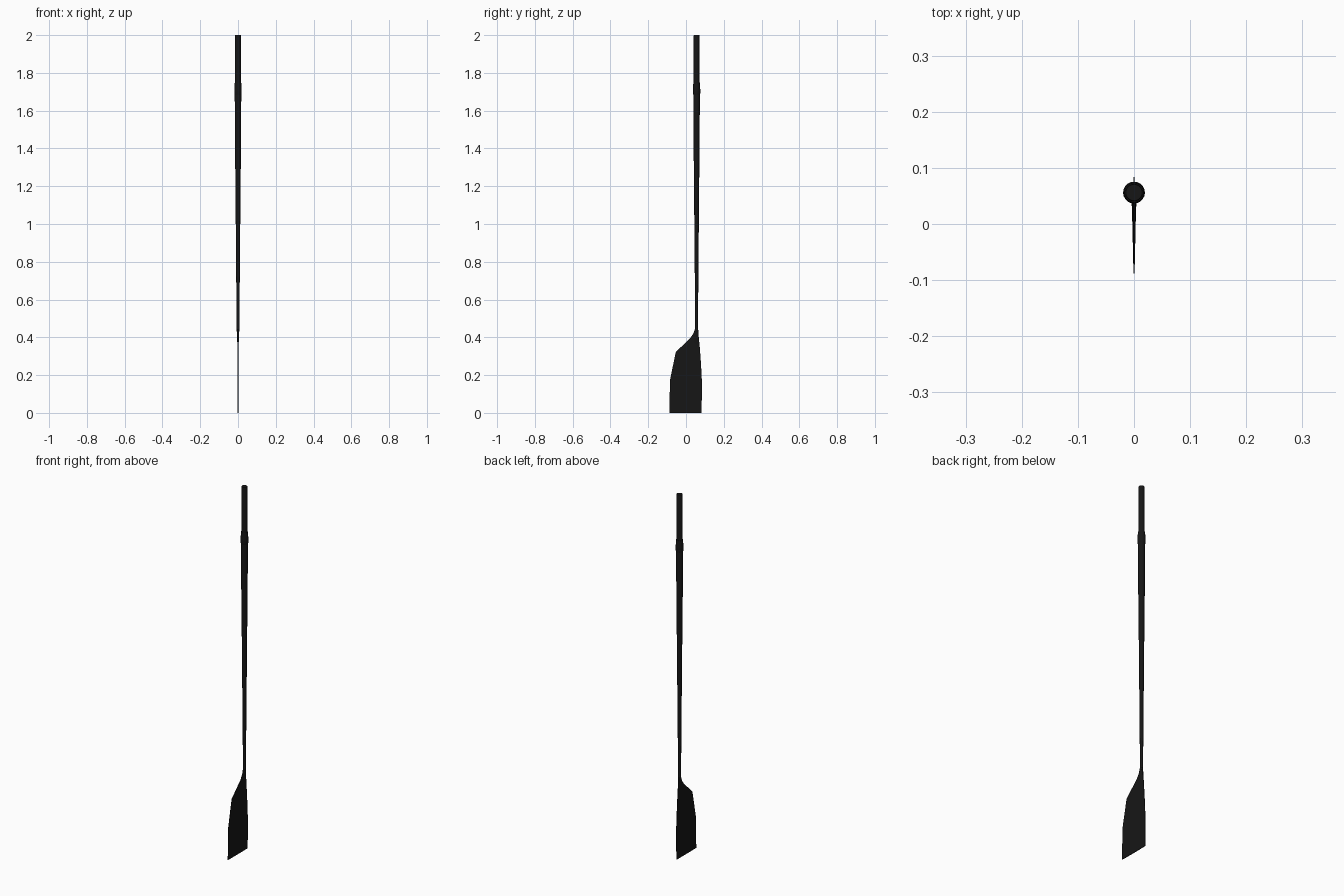
import bpy, bmesh, math

if "Cube" in bpy.data.objects:
    bpy.data.objects.remove(bpy.data.objects["Cube"])

AXIS_Y = 0.056
black = bpy.data.materials.new("black")
black.diffuse_color = (0.008, 0.008, 0.008, 1)
black.use_nodes = True
black.node_tree.nodes["Principled BSDF"].inputs["Base Color"].default_value = black.diffuse_color


def loft(name, rings):
    """Skin a list of equal-length closed rings and cap both ends."""
    bm = bmesh.new()
    loops = [[bm.verts.new(p) for p in ring] for ring in rings]
    n = len(loops[0])
    for a, b in zip(loops, loops[1:]):
        for i in range(n):
            j = (i + 1) % n
            bm.faces.new((a[i], a[j], b[j], b[i]))
    bm.faces.new(loops[0])
    bm.faces.new(loops[-1])
    bmesh.ops.recalc_face_normals(bm, faces=bm.faces)
    me = bpy.data.meshes.new(name)
    bm.to_mesh(me)
    bm.free()
    me.materials.append(black)
    ob = bpy.data.objects.new(name, me)
    bpy.context.collection.objects.link(ob)
    bpy.context.view_layer.objects.active = ob
    ob.select_set(True)
    bpy.ops.object.shade_smooth_by_angle(angle=math.radians(35))
    ob.select_set(False)
    return ob


def turned(name, profile, sides=20):
    """Round part on the shaft axis from (z, radius) pairs."""
    angles = [2 * math.pi * i / sides for i in range(sides)]
    return loft(name, [[(r * math.cos(a), AXIS_Y + r * math.sin(a), z) for a in angles]
                       for z, r in profile])


# Tapered shaft, collar and grip
turned("shaft", [(0.43, 0.0075), (0.66, 0.009), (0.92, 0.0112), (1.18, 0.0135),
                 (1.44, 0.016), (1.70, 0.0175), (1.75, 0.0165)])
turned("collar", [(1.685, 0.0178), (1.69, 0.0195), (1.715, 0.0195), (1.75, 0.017)])
turned("grip", [(1.74, 0.0155), (1.996, 0.0155), (2.0, 0.0145)])

# Blade: rows of z, rear edge, front edge, half thickness, edge half thickness
rows = [(0.0, -0.088, 0.083, 0.0018, 0.001),
        (0.17, -0.085, 0.084, 0.0022, 0.001),
        (0.25, -0.069, 0.080, 0.0025, 0.001),
        (0.322, -0.054, 0.075, 0.003, 0.001),
        (0.36, -0.015, 0.072, 0.0035, 0.0015),
        (0.395, 0.022, 0.068, 0.0045, 0.002),
        (0.42, 0.039, 0.066, 0.006, 0.0025),
        (0.445, 0.0475, 0.0645, 0.0075, 0.003)]
rings = []
for z, y0, y1, t, e in rows:
    w = y1 - y0
    side = [(y0, e), (y0 + 0.25 * w, t * 0.9), (y0 + 0.5 * w, t),
            (y0 + 0.75 * w, t * 0.9), (y1, e)]
    rings.append([(x, y, z) for y, x in side] + [(-x, y, z) for y, x in reversed(side)])
loft("blade", rings)
